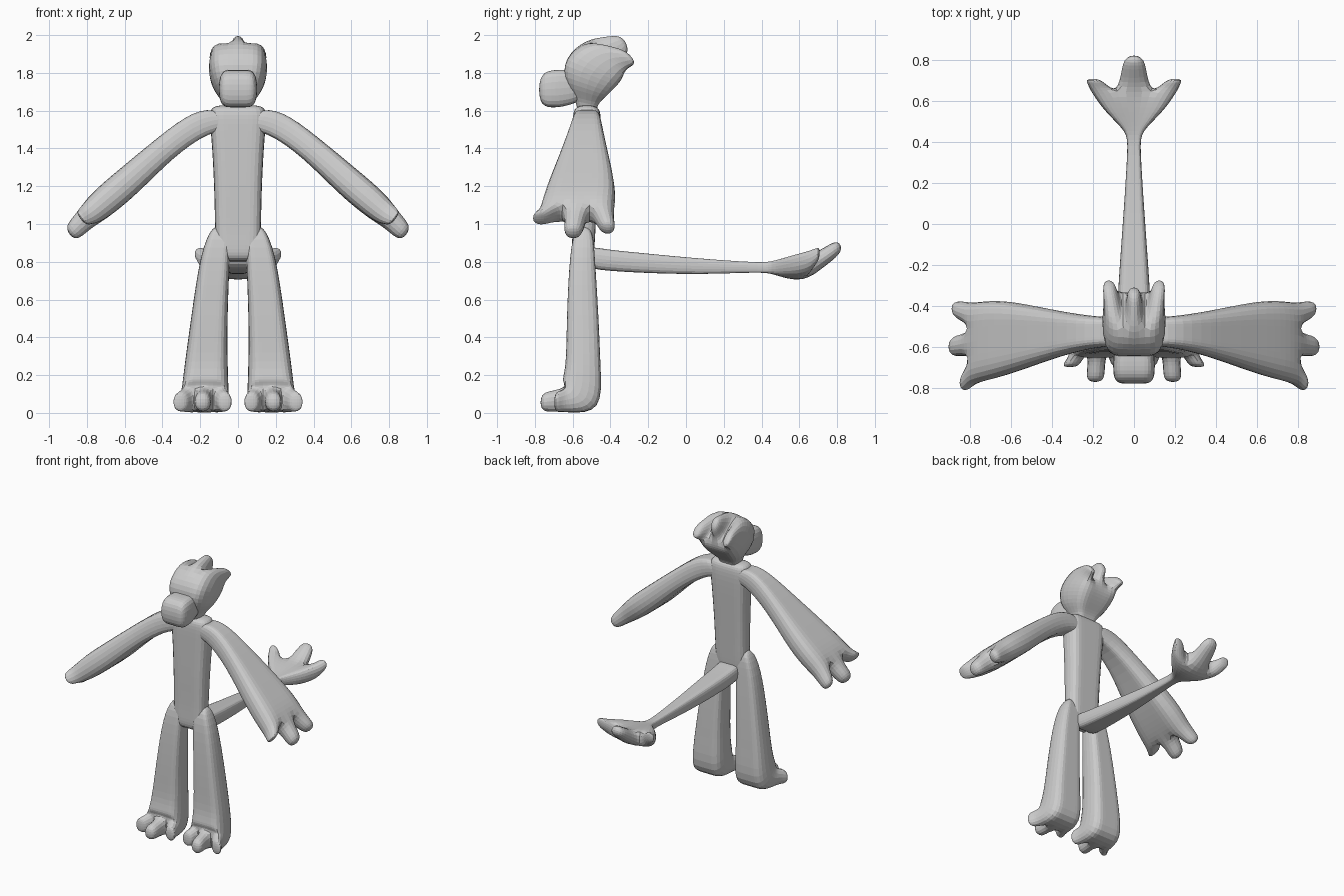
import bpy, bmesh
from mathutils import Vector as V


def limb(name, u, rings, fingers=(), split=0.34, mirror=False):
    """Cage of 4x2 rings (centre, half width, thickness vector, outer-column lift),
    whose three end faces may be extruded to fingers (tip, half width, thickness vector)."""
    bm = bmesh.new()
    u = V(u)
    loops = []
    for c, w, v, *lift in rings:
        c, v = V(c), V(v)
        up = v.normalized() * (lift[0] if lift else 0)
        row = [c + u * w * k + (up if abs(k) == 1 else V()) for k in (-1, -split, split, 1)]
        loops.append([bm.verts.new(p + v) for p in row] +
                     [bm.verts.new(p - v) for p in reversed(row)])

    def bridge(a, b):
        n = len(a)
        for i in range(n):
            j = (i + 1) % n
            bm.faces.new((a[i], a[j], b[j], b[i]))

    def quads(r):
        return [[r[i], r[i + 1], r[6 - i], r[7 - i]] for i in range(3)]

    for a, b in zip(loops, loops[1:]):
        bridge(a, b)
    for q in quads(loops[0]):
        bm.faces.new(q)
    for i, q in enumerate(quads(loops[-1])):
        if not fingers:
            bm.faces.new(q)
            continue
        c, w, v = fingers[i]
        c, v = V(c), V(v)
        tip = [c - u * w + v, c + u * w + v, c + u * w - v, c - u * w - v]
        mid = [bm.verts.new(p.co.lerp(t, 0.55)) for p, t in zip(q, tip)]
        end = [bm.verts.new(t) for t in tip]
        bridge(q, mid)
        bridge(mid, end)
        bm.faces.new(end)
    bmesh.ops.recalc_face_normals(bm, faces=bm.faces)
    me = bpy.data.meshes.new(name)
    bm.to_mesh(me)
    bm.free()
    ob = bpy.data.objects.new(name, me)
    bpy.context.collection.objects.link(ob)
    if mirror:
        m = ob.modifiers.new("mirror", 'MIRROR')
        m.use_mirror_merge = False
    s = ob.modifiers.new("subdivision", 'SUBSURF')
    s.levels = s.render_levels = 2
    return ob


X, Y = (1, 0, 0), (0, 1, 0)


def tilt(t):  # arm thickness vector, square to the arm's slope
    return (0.61 * t, 0, 0.79 * t)


# torso
limb("torso", X, [
    ((0, -0.545, 0.80), 0.08, (0, -0.05, 0)),
    ((0, -0.545, 0.86), 0.12, (0, -0.06, 0)),
    ((0, -0.54, 0.96), 0.125, (0, -0.06, 0)),
    ((0, -0.535, 1.2), 0.128, (0, -0.068, 0)),
    ((0, -0.525, 1.48), 0.145, (0, -0.075, 0)),
    ((0, -0.525, 1.59), 0.16, (0, -0.075, 0)),
    ((0, -0.525, 1.63), 0.13, (0, -0.055, 0))])

# flared arms with three fingers
limb("arms", Y, [
    ((0.05, -0.525, 1.555), 0.07, tilt(0.07)),
    ((0.19, -0.525, 1.55), 0.075, tilt(0.07)),
    ((0.38, -0.535, 1.41), 0.115, tilt(0.066)),
    ((0.575, -0.55, 1.23), 0.175, tilt(0.08)),
    ((0.70, -0.565, 1.125), 0.198, tilt(0.08)),
    ((0.775, -0.58, 1.06), 0.2, tilt(0.07))],
    [((0.835, -0.785, 1.025), 0.04, tilt(0.045)),
     ((0.895, -0.60, 0.94), 0.05, tilt(0.05)),
     ((0.88, -0.41, 0.965), 0.04, tilt(0.045))], mirror=True)

# legs turning forward into three-toed feet
limb("legs", X, [
    ((0.085, -0.54, 0.99), 0.05, (0, -0.045, 0)),
    ((0.12, -0.55, 0.86), 0.08, (0, -0.065, 0)),
    ((0.153, -0.547, 0.5), 0.098, (0, -0.085, 0)),
    ((0.17, -0.543, 0.24), 0.118, (0, -0.09, 0)),
    ((0.175, -0.55, 0.085), 0.13, (0, -0.11, 0.085)),
    ((0.18, -0.63, 0.07), 0.135, (0, 0, 0.07))],
    [((0.065, -0.70, 0.055), 0.042, (0, 0, 0.052)),
     ((0.19, -0.775, 0.055), 0.048, (0, 0, 0.052)),
     ((0.315, -0.70, 0.055), 0.042, (0, 0, 0.052))], mirror=True)

# tail ending in a cupped three-lobed club
limb("tail", X, [
    ((0, -0.54, 0.83), 0.085, (0, 0, 0.06)),
    ((0, -0.44, 0.81), 0.085, (0, 0, 0.056)),
    ((0, -0.25, 0.795), 0.075, (0, 0, 0.053)),
    ((0, 0.05, 0.775), 0.052, (0, 0, 0.043)),
    ((0, 0.38, 0.77), 0.03, (0, 0, 0.025)),
    ((0, 0.45, 0.77), 0.035, (0, 0, 0.03)),
    ((0, 0.54, 0.76), 0.14, (0, 0, 0.055), 0.03),
    ((0, 0.645, 0.765), 0.215, (0, 0, 0.065), 0.05)],
    [((-0.205, 0.71, 0.85), 0.035, (0, 0, 0.035)),
     ((0, 0.825, 0.89), 0.05, (0, -0.015, 0.035)),
     ((0.205, 0.71, 0.85), 0.035, (0, 0, 0.035))], split=0.4)

# head with neck, centre crest and two ears
limb("head", X, [
    ((0, -0.525, 1.56), 0.07, (0, -0.05, 0)),
    ((0, -0.525, 1.64), 0.07, (0, -0.05, 0.01)),
    ((0, -0.535, 1.71), 0.135, (0, -0.11, 0.035)),
    ((0, -0.495, 1.815), 0.165, (0, -0.155, 0.06)),
    ((0, -0.43, 1.9), 0.15, (0, -0.1, 0.085), -0.03)],
    [((-0.125, -0.285, 1.885), 0.03, (0, -0.025, 0.035)),
     ((0, -0.32, 1.97), 0.03, (0, -0.02, 0.035)),
     ((0.125, -0.285, 1.885), 0.03, (0, -0.025, 0.035))])

# snout
limb("snout", X, [
    ((0, -0.52, 1.74), 0.08, (0, 0, 0.07)),
    ((0, -0.62, 1.72), 0.1, (0, 0, 0.095)),
    ((0, -0.72, 1.715), 0.108, (0, 0, 0.103)),
    ((0, -0.78, 1.71), 0.09, (0, 0, 0.075))])
